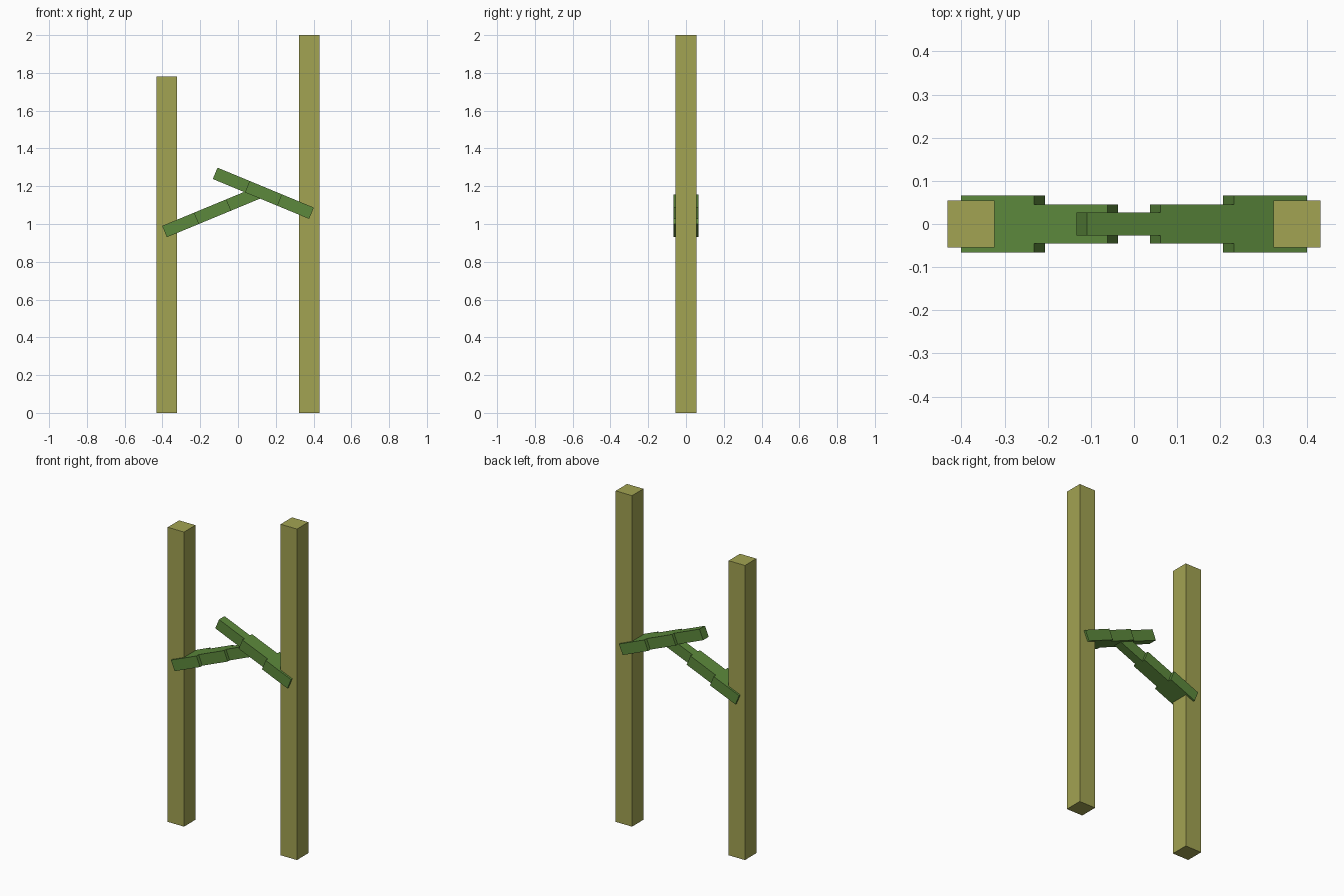
import bpy, bmesh, math
from mathutils import Matrix, Vector

cube = bpy.data.objects.get("Cube")
if cube:
    bpy.data.objects.remove(cube, do_unlink=True)


def make_material(name, color):
    mat = bpy.data.materials.new(name)
    mat.use_nodes = True
    mat.diffuse_color = color
    mat.node_tree.nodes["Principled BSDF"].inputs["Base Color"].default_value = color
    return mat


stalk_mat = make_material("dry olive", (0.361, 0.366, 0.084, 1))
leaf_mat = make_material("leaf green", (0.107, 0.25, 0.045, 1))


def make_object(name, bm, mat):
    bmesh.ops.recalc_face_normals(bm, faces=bm.faces)
    mesh = bpy.data.meshes.new(name)
    bm.to_mesh(mesh)
    bm.free()
    mesh.materials.append(mat)
    obj = bpy.data.objects.new(name, mesh)
    bpy.context.collection.objects.link(obj)
    return obj


def make_stalk(name, x, height):
    """Square upright stalk standing on the ground."""
    bm = bmesh.new()
    bmesh.ops.create_cube(bm, size=1)
    bmesh.ops.scale(bm, vec=(0.109, 0.109, height), verts=bm.verts)
    bmesh.ops.translate(bm, vec=(x, 0, height / 2), verts=bm.verts)
    return make_object(name, bm, stalk_mat)


SEGMENT = 0.184                        # length of each leaf step
HALF_WIDTHS = (0.0665, 0.0455, 0.0265)  # base, middle, tip
THICKNESS = 0.065
TILT = math.radians(22.5)


def make_leaf(name, side, base_z):
    """Stepped leaf rising from its stalk towards the middle."""
    edge = []
    for i, w in enumerate(HALF_WIDTHS):
        edge += [(i * SEGMENT, w), ((i + 1) * SEGMENT, w)]
    outline = edge + [(x, -y) for x, y in reversed(edge)]
    bm = bmesh.new()
    face = bm.faces.new([bm.verts.new((x, y, -THICKNESS / 2)) for x, y in outline])
    top = bmesh.ops.extrude_face_region(bm, geom=[face])["geom"]
    bmesh.ops.translate(bm, vec=(0, 0, THICKNESS),
                        verts=[g for g in top if isinstance(g, bmesh.types.BMVert)])
    # Tilt upwards, then mirror for the left side
    place = (Matrix.Translation(Vector((side * 0.389, 0, base_z)))
             @ Matrix.Scale(-side, 4, (1, 0, 0))
             @ Matrix.Rotation(-TILT, 4, 'Y'))
    bm.transform(place)
    return make_object(name, bm, leaf_mat)


# Right side is -x, left side is +x
make_stalk("right_stalk", -0.3775, 1.78)
make_stalk("left_stalk", 0.3775, 2.0)
make_leaf("right_leaf", -1, 0.96)
make_leaf("left_leaf", 1, 1.057)
